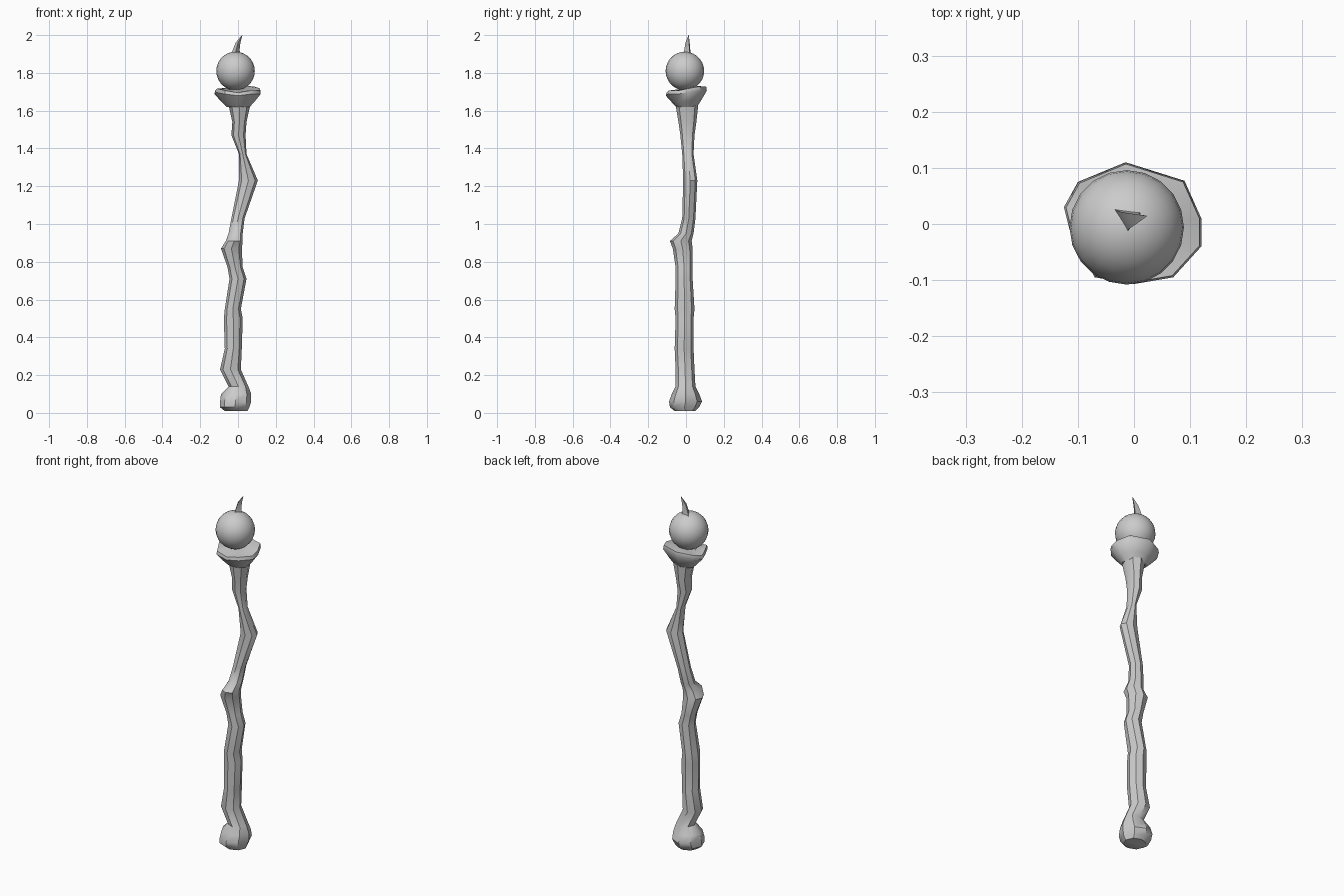
import bpy, bmesh, math
from mathutils import Vector

cube = bpy.data.objects.get("Cube")
if cube:
    bpy.data.objects.remove(cube, do_unlink=True)

CM = 0.01  # tables below are in hundredths of a unit

grey = bpy.data.materials.new("plain_grey")
grey.use_nodes = True
colour = (0.6, 0.6, 0.6, 1.0)
grey.diffuse_color = colour
grey.node_tree.nodes["Principled BSDF"].inputs["Base Color"].default_value = colour


def finish(name, bm, sharp_angle):
    """Turn a bmesh into a shaded, coloured object."""
    bmesh.ops.recalc_face_normals(bm, faces=bm.faces)
    mesh = bpy.data.meshes.new(name)
    bm.to_mesh(mesh)
    bm.free()
    obj = bpy.data.objects.new(name, mesh)
    bpy.context.collection.objects.link(obj)
    mesh.materials.append(grey)
    bpy.ops.object.select_all(action="DESELECT")
    obj.select_set(True)
    bpy.context.view_layer.objects.active = obj
    bpy.ops.object.shade_smooth_by_angle(angle=math.radians(sharp_angle))
    return obj


def loft(name, rings, sharp_angle):
    """Skin a stack of equal rings of points and cap both ends."""
    bm = bmesh.new()
    loops = [[bm.verts.new(point) for point in ring] for ring in rings]
    for low, high in zip(loops, loops[1:]):
        for i in range(len(low)):
            j = (i + 1) % len(low)
            bm.faces.new((low[i], low[j], high[j], high[i]))
    bm.faces.new(loops[0][::-1])
    bm.faces.new(loops[-1])
    return finish(name, bm, sharp_angle)


def oval(z, left, right, front, back, sides=8):
    """Oval ring that fills the given extents."""
    centre = Vector((left + right, front + back, 2 * z)) / 2
    points = []
    for i in range(sides):
        angle = math.tau * i / sides
        offset = Vector((math.cos(angle) * (right - left), math.sin(angle) * (back - front), 0)) / 2
        points.append((centre + offset) * CM)
    return points


# Crooked shaft with a knobbed foot: height, x extents, y extents
shaft_sections = [
    (1, -7, 5, -6, 5),
    (3, -9.5, 6, -8.5, 7),
    (6, -9.5, 7, -9, 8.5),
    (10, -9, 7, -7.5, 7),
    (14, -5, 5.5, -5.5, 5),
    (23, -9.5, 1.5, -5.5, 4.5),
    (34, -7, 2, -6, 4),
    (50, -7.5, 2.5, -5.5, 4),
    (55, -7, 1.5, -6, 4.5),
    (71, -4.5, 4.5, -5.5, 3.5),
    (77, -5.5, 2.5, -5.5, 3.5),
    (87, -9, 2, -7, 3.5),
    (91, -6.5, 2.5, -8.5, 3),
    (95, -5, 2.5, -4, 4),
    (103, -3.5, 3.5, -2, 5),
    (123, 0.5, 10.5, -1.5, 6),
    (137, 0.5, 4.5, -2, 4),
    (147, -3.5, 4, -3, 4.5),
    (154, -3, 4.5, -4, 5.5),
    (163, -5, 6.5, -5.5, 6.5),
]
loft("shaft", [oval(*section) for section in shaft_sections], 40)

# Flared collar with an uneven rim
rim = [(12, -4, 170), (12, 1, 171), (9, 7.7, 172), (-1.5, 11, 172), (-10, 7.5, 171),
       (-12.5, 3, 170), (-11.5, -1, 171), (-7, -9.5, 170), (0, -10.7, 169), (7, -9.5, 170)]
stem = Vector((0.5, 0.5, 162))
rings = []
for spread, lift in ((0.5, 0), (0.72, 0.35), (1, 0.85), (0.97, 1.08), (0.55, 1.1)):
    rings.append([Vector((stem.x + (x - stem.x) * spread,
                          stem.y + (y - stem.y) * spread,
                          stem.z + (z - stem.z) * lift)) * CM for x, y, z in rim])
loft("collar", rings, 45)

# Round orb resting in the collar
bm = bmesh.new()
bmesh.ops.create_uvsphere(bm, u_segments=20, v_segments=14, radius=10.2 * CM)
bmesh.ops.translate(bm, verts=bm.verts, vec=Vector((-1.3, -0.6, 181)) * CM)
finish("orb", bm, 60)

# Curved three-sided horn on top of the orb
horn_path = [(-1.2, 0.8, 189, 3.4), (-1, 0.9, 192, 2.3), (0, 1, 196, 1.6), (2.2, 1.4, 200, 0.15)]
rings = []
for x, y, z, size in horn_path:
    rings.append([Vector((x + dx * size, y + dy * size, z)) * CM
                  for dx, dy in ((-0.8, 0.6), (0, -0.8), (0.8, 0.4))])
loft("horn", rings, 50)
